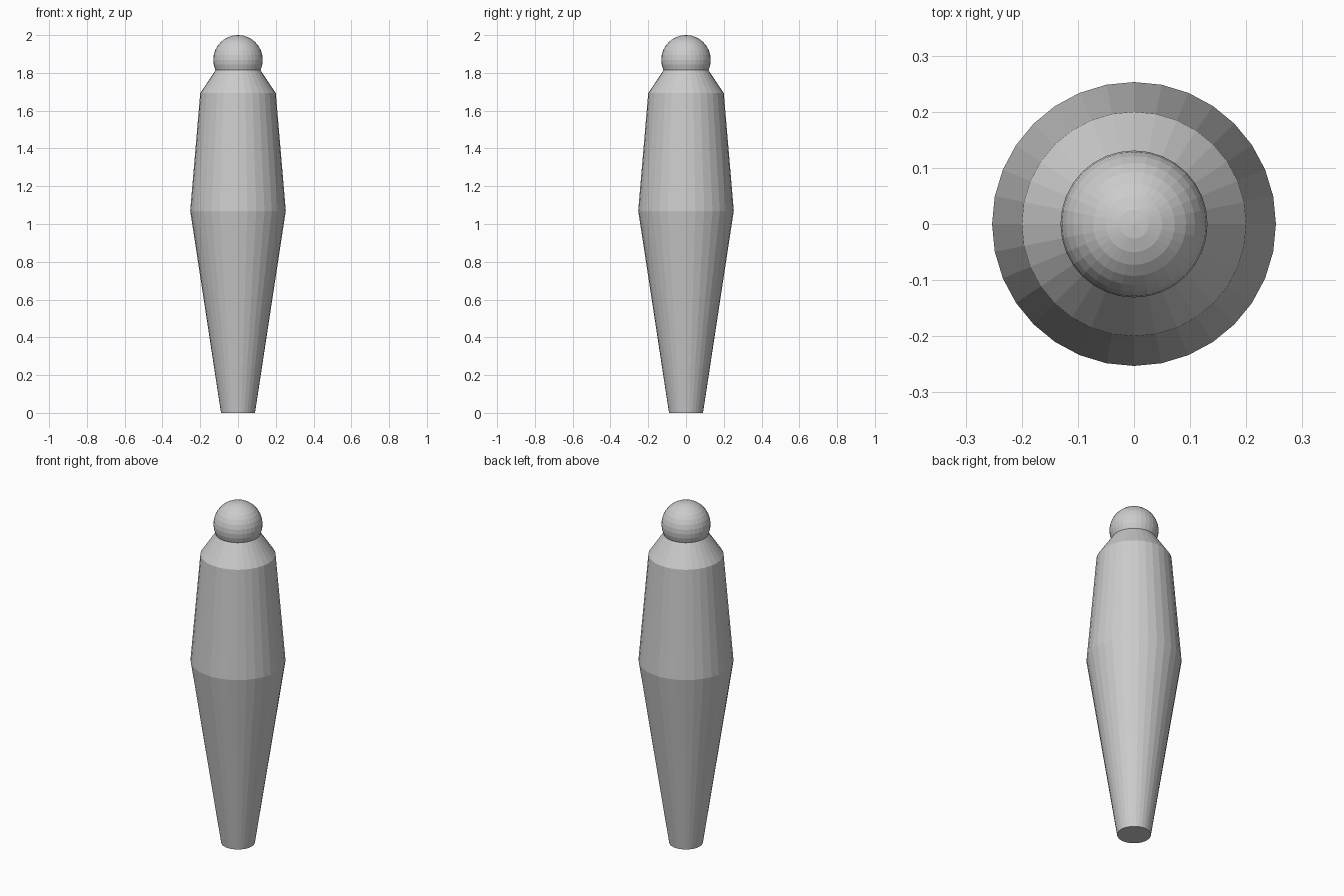
import bpy
import bmesh

cube = bpy.data.objects.get("Cube")
if cube:
    bpy.data.objects.remove(cube, do_unlink=True)

SIDES = 32

grey = bpy.data.materials.new("plain_grey")
grey.use_nodes = True
colour = (0.6, 0.6, 0.6, 1)
grey.diffuse_color = colour
grey.node_tree.nodes["Principled BSDF"].inputs["Base Color"].default_value = colour


def add_object(name, bm):
    bmesh.ops.recalc_face_normals(bm, faces=bm.faces)
    mesh = bpy.data.meshes.new(name)
    bm.to_mesh(mesh)
    bm.free()
    mesh.materials.append(grey)
    obj = bpy.data.objects.new(name, mesh)
    bpy.context.collection.objects.link(obj)
    return obj


# Body: stacked tapered rings from foot to neck, (radius, height)
profile = [(0.09, 0), (0.253, 1.07), (0.2, 1.693), (0.119, 1.814)]
bm = bmesh.new()
rings = []
for radius, height in profile:
    ring = bmesh.ops.create_circle(bm, segments=SIDES, radius=radius)["verts"]
    for v in ring:
        v.co.z = height
    rings.append(ring)
for low, high in zip(rings, rings[1:]):
    for i in range(SIDES):
        j = (i + 1) % SIDES
        bm.faces.new((low[i], low[j], high[j], high[i]))
bm.faces.new(rings[0])
bm.faces.new(rings[-1])
add_object("body", bm)

# Head: flat-faced ball sunk into the neck
bm = bmesh.new()
bmesh.ops.create_uvsphere(bm, u_segments=SIDES, v_segments=SIDES // 2, radius=0.131)
head = add_object("head", bm)
head.location.z = 1.869
